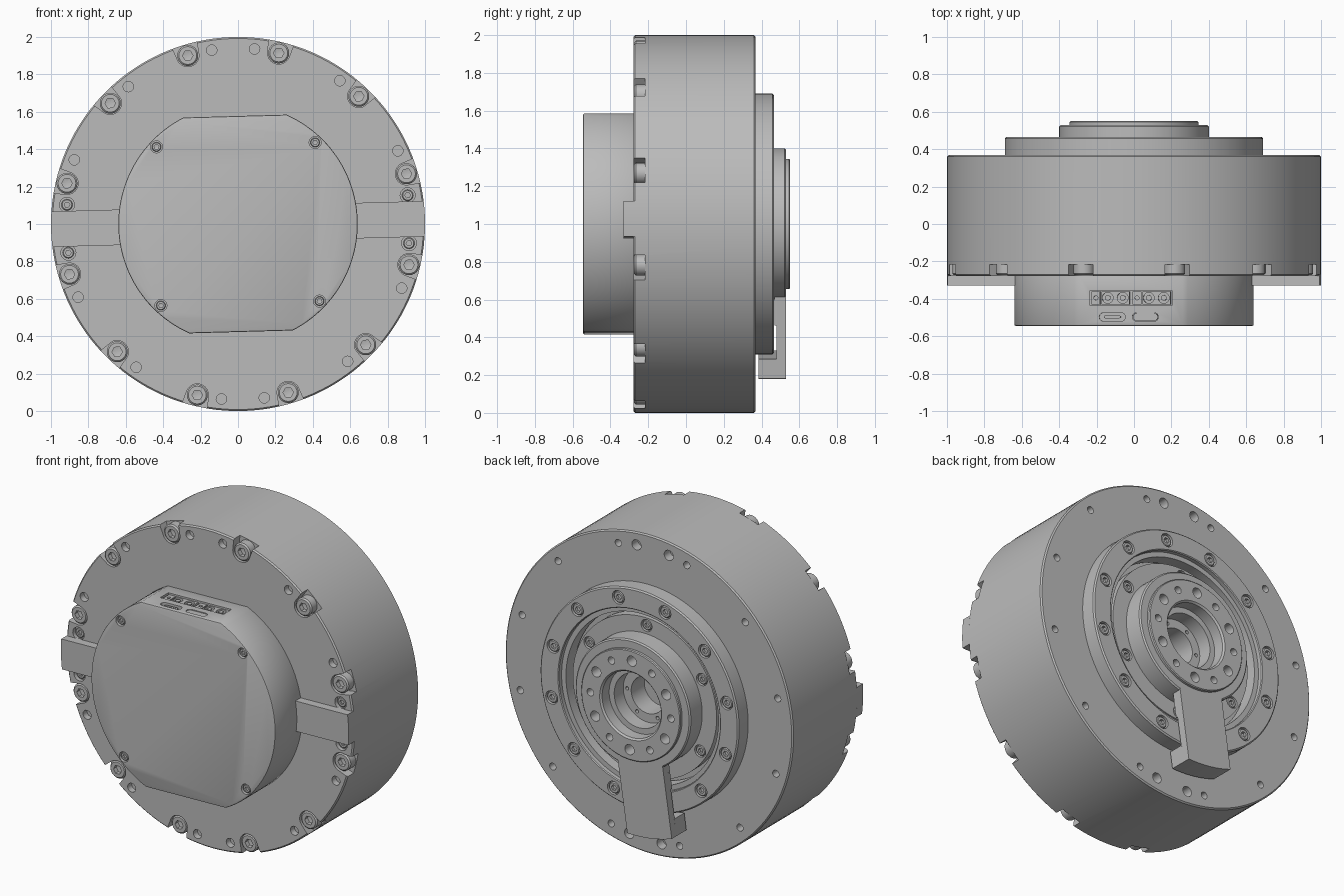
import bpy, bmesh
from math import sin, cos, pi, radians
from mathutils import Matrix

if "Cube" in bpy.data.objects:
    bpy.data.objects.remove(bpy.data.objects["Cube"])

grey = bpy.data.materials.new("machined grey")
grey.use_nodes = True
grey.diffuse_color = (0.5, 0.5, 0.5, 1)
grey.node_tree.nodes["Principled BSDF"].inputs["Base Color"].default_value = (0.5, 0.5, 0.5, 1)

# The whole unit is turned slightly about its axis, which runs along y at z = 1
PLACE = Matrix.Translation((0, 0, 1)) @ Matrix.Rotation(radians(-1.6), 4, 'Y')
UP = Matrix.Rotation(radians(90), 4, 'X')      # turns a y-axis part to point along z


def polar(r, deg):
    return r * cos(radians(deg)), r * sin(radians(deg))


def arc(r, a, b, n, cx=0.0, cz=0.0):
    pts = [polar(r, a + (b - a) * i / n) for i in range(n + 1)]
    return [(x + cx, z + cz) for x, z in pts]


def prism(bm, outline, y0, y1, mat=Matrix()):
    """Extrude an (x, z) outline from y0 to y1."""
    lo = [bm.verts.new(mat @ Matrix.Translation((x, y0, z)).translation) for x, z in outline]
    hi = [bm.verts.new(mat @ Matrix.Translation((x, y1, z)).translation) for x, z in outline]
    n = len(outline)
    bm.faces.new(lo)
    bm.faces.new(hi[::-1])
    for i in range(n):
        bm.faces.new((lo[i], hi[i], hi[(i + 1) % n], lo[(i + 1) % n]))


def drill(bm, r, cx, cz, y0, y1, n=20, mat=Matrix()):
    prism(bm, arc(r, 0, 360 * (n - 1) / n, n - 1, cx, cz), y0, y1, mat)


def box(bm, x0, x1, z0, z1, y0, y1, mat=Matrix()):
    prism(bm, [(x0, z0), (x1, z0), (x1, z1), (x0, z1)], y0, y1, mat)


def lathe(bm, profile, n=128, cx=0.0, cz=0.0, closed=False, hexes=()):
    """Turn an (r, y) profile about y; profile steps listed in hexes become hexagons."""
    rings = []
    for k, (r, y) in enumerate(profile):
        if r == 0:
            rings.append([bm.verts.new((cx, y, cz))] * n)
            continue
        ring = []
        for i in range(n):
            a = 2 * pi * i / n
            f = cos(pi / 6) / cos(a % (pi / 3) - pi / 6) if k in hexes else 1
            ring.append(bm.verts.new((cx + r * f * cos(a), y, cz + r * f * sin(a))))
        rings.append(ring)
    pairs = list(zip(rings, rings[1:]))
    if closed:
        pairs.append((rings[-1], rings[0]))
    for a, b in pairs:
        for i in range(n):
            j = (i + 1) % n
            loop = list(dict.fromkeys((a[i], b[i], b[j], a[j])))
            if len(loop) > 2:
                bm.faces.new(loop)


def screw(bm, r, cx, cz, top, depth, out):
    """Socket-head screw whose head faces along out (+1 rear, -1 front)."""
    prof = [(0, -depth), (r, -depth), (r, -0.15 * r), (0.85 * r, 0),
            (0.5 * r, 0), (0.5 * r, -0.5 * r), (0, -0.6 * r)]
    lathe(bm, [(a, top + out * b) for a, b in prof], 24, cx, cz, hexes=(4, 5))


def finish(name, bm, cutter=None, bevel=0.0):
    bmesh.ops.recalc_face_normals(bm, faces=bm.faces)
    mesh = bpy.data.meshes.new(name)
    bm.to_mesh(mesh)
    bm.free()
    ob = bpy.data.objects.new(name, mesh)
    bpy.context.collection.objects.link(ob)
    if bevel:
        m = ob.modifiers.new("edge", 'BEVEL')
        m.width, m.segments, m.angle_limit = bevel, 2, radians(50)
    if cutter:
        cut = finish(name + "_cutter", cutter)
        cut.hide_render = True
        cut.matrix_world = Matrix()
        m = ob.modifiers.new("cut", 'BOOLEAN')
        m.operation, m.solver, m.object = 'DIFFERENCE', 'EXACT', cut
    if ob.modifiers:
        bpy.context.view_layer.update()
        baked = bpy.data.meshes.new_from_object(ob.evaluated_get(bpy.context.evaluated_depsgraph_get()))
        ob.modifiers.clear()
        ob.data = baked
        if cutter:
            bpy.data.objects.remove(cut)
    ob.data.materials.clear()
    ob.data.materials.append(grey)
    bpy.ops.object.select_all(action='DESELECT')
    ob.select_set(True)
    bpy.context.view_layer.objects.active = ob
    bpy.ops.object.shade_smooth_by_angle(angle=radians(30))
    ob.matrix_world = PLACE
    return ob


TWELVE = [15 + 30 * k for k in range(12)]
FRONT, BACK = -0.278, 0.368

# Housing drum: rim notches, front holes and rear holes
drum, cuts = bmesh.new(), bmesh.new()
lathe(drum, [(0, FRONT), (0.992, FRONT), (1, FRONT + 0.008), (1, BACK - 0.008), (0.992, BACK),
             (0.54, BACK), (0.54, 0.33), (0.3, 0.33), (0.3, 0.2), (0, 0.2)])
for a in TWELVE:
    turn = Matrix.Rotation(-radians(a), 4, 'Y')
    notch = [(1.05, -0.075)] + arc(0.06, 270, 90, 14, 0.94, 0) + [(1.05, 0.075)]
    prism(cuts, notch, FRONT - 0.05, FRONT + 0.062, turn)
    drill(cuts, 0.022, *polar(0.92, a), BACK - 0.06, BACK + 0.05)
for half in (0, 180):
    for s in (-1, 1):
        for a in (23, 53, 83):
            drill(cuts, 0.028, *polar(0.94, half + s * a), FRONT - 0.05, FRONT + 0.04)
        drill(cuts, 0.04, *polar(0.92, half + s * 8), FRONT - 0.05, FRONT + 0.025)
        drill(cuts, 0.032, *polar(0.92, half + 90 + s * 7), BACK - 0.06, BACK + 0.05)
finish("housing", drum, cuts)

# Screws in the rim notches and beside the tabs
bm = bmesh.new()
for a in TWELVE:
    screw(bm, 0.056, *polar(0.94, a), FRONT + 0.004, 0.07, -1)
for a in (8, -8, 172, 188):
    screw(bm, 0.03, *polar(0.92, a), FRONT + 0.012, 0.03, -1)
finish("rim_screws", bm)

# Side tabs between the cover and the rim
bm = bmesh.new()
for half in (0, 180):
    turn = Matrix.Rotation(radians(half), 4, 'Y')
    prism(bm, [(0.6, -0.095)] + arc(1, -5.45, 5.45, 8) + [(0.6, 0.095)], -0.33, -0.27, turn)
finish("side_tabs", bm)

# Front cover with two flats, screw recesses and a port bay on the top flat
FLAT, FACE = 0.577, -0.545
bm, cuts = bmesh.new(), bmesh.new()
prism(bm, arc(0.64, -64.4, 64.4, 48) + arc(0.64, 115.6, 244.4, 48), FACE, -0.27)
box(cuts, -0.22, 0.22, FLAT - 0.05, FLAT + 0.05, -0.435, -0.355)


def slot(r, cx, half, cy):
    return arc(r, -90, 90, 8, cx + half - r, cy) + arc(r, 90, 270, 8, cx - half + r, cy)


for cx in (-0.1, 0.077):
    # UP maps the outline's second axis to -y and the extrusion axis to z
    prism(cuts, slot(0.022, cx, 0.07, 0.497), FLAT - 0.03, FLAT + 0.05, UP)
CORNERS = [polar(0.6, 45 + 90 * k) for k in range(4)]
for x, z in CORNERS:
    drill(cuts, 0.032, x, z, FACE - 0.05, FACE + 0.025)
finish("cover", bm, cuts, bevel=0.008)

bm = bmesh.new()
for x, z in CORNERS:
    screw(bm, 0.025, x, z, FACE + 0.006, 0.03, -1)
finish("cover_screws", bm)

# Power sockets, data port tongue and button
bm, cuts = bmesh.new(), bmesh.new()
for dx in (0, 0.22):
    box(bm, dx - 0.212, dx - 0.165, FLAT - 0.055, FLAT - 0.008, -0.43, -0.36)
    box(bm, dx - 0.158, dx - 0.008, FLAT - 0.055, FLAT - 0.008, -0.43, -0.36)
    drill(cuts, 0.011, dx - 0.188, 0.395, FLAT - 0.03, FLAT + 0.02, 12, UP)
    for px in (-0.125, -0.045):
        drill(cuts, 0.029, dx + px, 0.395, FLAT - 0.04, FLAT + 0.02, 20, UP)
finish("power_sockets", bm, cuts)
bm = bmesh.new()
for px in (-0.125, -0.045, 0.095, 0.175):
    drill(bm, 0.015, px, 0.395, FLAT - 0.05, FLAT - 0.01, 16, UP)
prism(bm, slot(0.007, -0.1, 0.045, 0.497), FLAT - 0.04, FLAT - 0.006, UP)
prism(bm, slot(0.02, 0.077, 0.067, 0.497), FLAT - 0.04, FLAT - 0.004, UP)
finish("pins_and_button", bm)

# Rear bearing ring
bm, cuts = bmesh.new(), bmesh.new()
lathe(bm, [(0.69, 0.35), (0.69, 0.457), (0.682, 0.465), (0.565, 0.465), (0.56, 0.46),
           (0.56, 0.435), (0.53, 0.435), (0.53, 0.35)], closed=True)
for a in TWELVE:
    drill(cuts, 0.042, *polar(0.625, a), 0.44, 0.5)
finish("rear_ring", bm, cuts)

# Output hub with stepped bore and bolt circle
bm, cuts = bmesh.new(), bmesh.new()
lathe(bm, [(0, 0.22), (0.29, 0.22), (0.29, 0.345), (0.5, 0.345), (0.5, 0.41), (0.4, 0.41),
           (0.4, 0.522), (0.392, 0.53), (0.345, 0.53), (0.345, 0.545), (0.34, 0.55), (0.215, 0.55),
           (0.205, 0.54), (0.205, 0.47), (0.17, 0.47), (0.17, 0.38), (0.115, 0.38),
           (0.115, 0.25), (0, 0.25)])
for k in range(12):
    drill(cuts, 0.032 if k % 2 else 0.023, *polar(0.28, 30 * k), 0.48, 0.6)
for k in range(6):
    drill(cuts, 0.038, *polar(0.452, 30 + 60 * k), 0.39, 0.45)
    drill(cuts, 0.011, *polar(0.143, 60 * k), 0.35, 0.42, 12)
finish("output_hub", bm, cuts)

# Rear screws
bm = bmesh.new()
for a in TWELVE:
    screw(bm, 0.036, *polar(0.625, a), 0.461, 0.03, 1)
for k in range(6):
    screw(bm, 0.032, *polar(0.452, 30 + 60 * k), 0.406, 0.03, 1)
finish("rear_screws", bm)

# Lever arm hooked over the rear ring, with a curved foot
bm = bmesh.new()
turn = Matrix.Rotation(radians(100), 4, 'Y')
tip = arc(0.82, -11, 11, 10)
prism(bm, [(0.36, -0.157)] + tip + [(0.36, 0.157)], 0.48, 0.53, turn)
prism(bm, [(0.7, -0.157)] + tip + [(0.7, 0.157)], 0.385, 0.485, turn)
box(bm, 0.36, 0.52, -0.157, 0.157, 0.468, 0.485, turn)
finish("lever_arm", bm)
